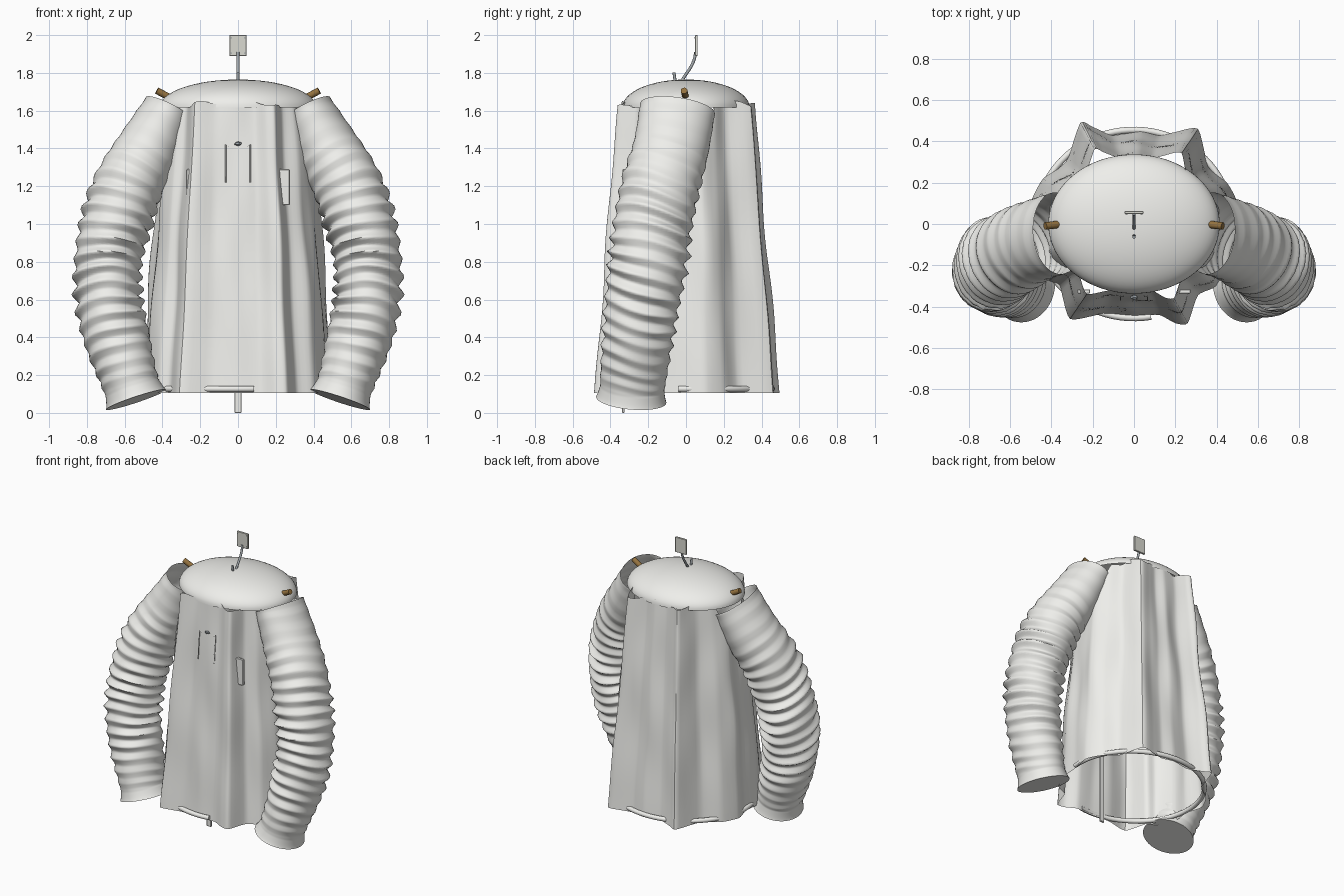
import bpy, bmesh, math
from mathutils import Vector as V

if "Cube" in bpy.data.objects:
    bpy.data.objects.remove(bpy.data.objects["Cube"])


def mat(name, c):
    m = bpy.data.materials.new(name)
    m.diffuse_color = (*c, 1)
    m.use_nodes = True
    m.node_tree.nodes["Principled BSDF"].inputs["Base Color"].default_value = m.diffuse_color
    return m


CLOTH = mat("off_white", (0.86, 0.86, 0.83))
BROWN = mat("brown", (0.30, 0.17, 0.05))
STEEL = mat("steel", (0.36, 0.39, 0.41))
PLATE = mat("plate_grey", (0.70, 0.70, 0.64))


def finish(name, bm, angle=40, material=CLOTH):
    me = bpy.data.meshes.new(name)
    bm.to_mesh(me)
    bm.free()
    ob = bpy.data.objects.new(name, me)
    bpy.context.collection.objects.link(ob)
    me.materials.append(material)
    bpy.ops.object.select_all(action='DESELECT')
    ob.select_set(True)
    bpy.context.view_layer.objects.active = ob
    bpy.ops.object.shade_smooth_by_angle(angle=math.radians(angle))
    return ob


def spline(pts, n, closed=False, k=0.5):
    """Cardinal spline through pts, n samples per span."""
    p = [V(q) for q in pts]
    m, out = len(p), []
    get = (lambda i: p[i % m]) if closed else (lambda i: p[max(0, min(m - 1, i))])
    for i in range(m if closed else m - 1):
        a, b, c, d = (get(i + j) for j in (-1, 0, 1, 2))
        for s in range(n):
            t = s / n
            out.append(b * (2*t**3 - 3*t*t + 1) + c * (3*t*t - 2*t**3)
                       + (c - a) * k * (t**3 - 2*t*t + t) + (d - b) * k * (t**3 - t*t))
    if not closed:
        out.append(p[-1].copy())
    return out


def loft(rows):
    bm = bmesh.new()
    g = [[bm.verts.new(q) for q in r] for r in rows]
    for a, b in zip(g, g[1:]):
        for i in range(len(a)):
            j = (i + 1) % len(a)
            bm.faces.new((a[i], a[j], b[j], b[i]))
    return bm, g


def box(name, loc, size, bevel=0.003, material=CLOTH):
    bm = bmesh.new()
    bmesh.ops.create_cube(bm, size=1)
    bmesh.ops.scale(bm, vec=size, verts=bm.verts)
    bmesh.ops.translate(bm, vec=loc, verts=bm.verts)
    bmesh.ops.bevel(bm, geom=bm.edges[:], offset=bevel, segments=1, affect='EDGES')
    return finish(name, bm, 30, material)


def tube(name, pts, r, material=CLOTH, seg=12):
    """Capped round rod along a path."""
    pts = [V(p) for p in pts]
    rows, n = [], len(pts)
    for i, p in enumerate(pts):
        t = (pts[min(i + 1, n - 1)] - pts[max(i - 1, 0)]).normalized()
        u = t.cross(V((0, 0, 1)) if abs(t.z) < 0.5 else V((1, 0, 0))).normalized()
        w = t.cross(u)
        rows.append([p + r * (u * math.cos(2*math.pi*j/seg) + w * math.sin(2*math.pi*j/seg))
                     for j in range(seg)])
    bm, g = loft(rows)
    bm.faces.new(g[0])
    bm.faces.new(g[-1])
    bmesh.ops.recalc_face_normals(bm, faces=bm.faces)
    return finish(name, bm, 50, material)


# Draped cloth body: folded outline, open top and bottom, dipping at the armholes
outline = [(-.31, -.46), (-.15, -.435), (0, -.445), (.12, -.44), (.2, -.48), (.26, -.48),
           (.31, -.345), (.40, -.30), (.46, -.18), (.475, -.04), (.5, .1), (.45, .2),
           (.36, .28), (.31, .46), (.2, .445), (.12, .43), (.03, .45), (-.1, .43), (-.2, .47),
           (-.26, .49), (-.33, .30), (-.44, .22), (-.5, .1), (-.47, -.02), (-.48, -.15),
           (-.42, -.27), (-.36, -.30)]
ring = spline([(x, y, 0) for x, y in outline], 5, True, 0.3)
rows = []
for k in range(37):
    f, row = k / 36, []
    for p in ring:
        a = math.atan2(p.y, p.x)
        wide = min(1, max(0, (abs(p.x) - 0.34) / 0.14))
        side = max(0, 1 - abs(p.y) / 0.21) if abs(p.x) > 0.3 else 0
        hem = 1.635 + 0.012 * math.sin(9 * a + 1) + 0.008 * math.sin(17 * a)
        z = 0.105 + (hem - 0.28 * min(1, 1.4 * side) - 0.105) * f
        g = (z - 0.105) / 1.53
        wob = 1 + math.sin(math.pi * f) * (0.014 * math.sin(5 * a + 7 * z)
                                           + 0.006 * math.sin(19 * a + 3 * z)) \
            + 0.008 * math.sin(9 * a - 9 * z) * f
        bulge = 0.035 * wide * math.sin(math.pi * g)
        row.append((p.x * (1 - 0.26 * g + bulge) * wob, p.y * (1 - 0.26 * g) * wob, z))
    rows.append(row)
bm, _ = loft(rows)
finish("cloth_body", bm, 40)

# Dome cap
bm = bmesh.new()
bmesh.ops.create_uvsphere(bm, u_segments=64, v_segments=32, radius=1)
bmesh.ops.delete(bm, geom=[v for v in bm.verts if v.co.z < -0.01], context='VERTS')
bmesh.ops.scale(bm, vec=(.415, .337, .147), verts=bm.verts)
bmesh.ops.translate(bm, vec=(0, 0, 1.618), verts=bm.verts)
finish("dome_cap", bm, 60)

# Pleated sleeves: centre line and half widths (across, depth) at the same stations
path = [(.366, -.045, 1.61), (.472, -.08, 1.4), (.582, -.135, 1.2), (.648, -.175, 1.0),
        (.687, -.20, .8), (.685, -.23, .6), (.643, -.255, .4), (.583, -.278, .2), (.54, -.29, .07)]
width = [(.135, .20, 0), (.168, .20, 0), (.182, .205, 0), (.182, .205, 0), (.175, .205, 0),
         (.173, .195, 0), (.172, .185, 0), (.152, .175, 0), (.145, .165, 0)]
SEG, SUB = 48, 26
for side, name in ((1, "right_sleeve"), (-1, "left_sleeve")):
    c, w = spline(path, SUB), spline(width, SUB)
    n, rows = len(c), []
    for i in range(n):
        t = (c[min(i + 1, n - 1)] - c[max(i - 1, 0)]).normalized()
        u = V((0, 1, 0)).cross(t).normalized()
        v = t.cross(u)
        s = i / (n - 1)
        env = 0.1 + 0.9 * min(1, max(0, (s - 0.12) / 0.25)) * min(1, max(0, (0.93 - s) / 0.3))
        if s > 0.93:
            env = 0
        flare = 0.022 * max(0, (s - 0.93) / 0.07)
        row = []
        for j in range(SEG):
            a = 2 * math.pi * j / SEG
            ph = s * 20 + 0.10 * math.sin(a + 5 * s) + 0.06 * math.sin(3 * a + 11 * s) \
                - 0.25 * math.sin(a) * side ** 2
            tri = abs(2 * (ph % 1) - 1)
            d = 0.036 * env * (tri ** 1.2 - 0.45) * (0.8 + 0.3 * math.sin(2 * a + 23 * s)) + flare
            q = c[i] + u * math.cos(a) * (w[i].x + d) + v * math.sin(a) * (w[i].y + d)
            row.append((q.x * side, q.y, q.z))
        rows.append(row)
    bm, g = loft(rows)
    bm.faces.new(g[-1])
    bmesh.ops.recalc_face_normals(bm, faces=bm.faces)
    finish(name, bm, 75)

# Brown shoulder pegs
for s, name in ((1, "right_peg"), (-1, "left_peg")):
    tube(name, [(s*.35, 0.0, 1.665), (s*.39, -.005, 1.685), (s*.43, -.01, 1.706)], .018, BROWN)

# Bent rod carrying the top plate, with a short stud in front
tube("top_rod", spline([(0, -.025, 1.75), (0, -.012, 1.775), (0, .028, 1.835), (0, .046, 1.88),
                        (0, .05, 1.91)], 4), .008, STEEL)
tube("top_stud", [(0, -.055, 1.74), (0, -.064, 1.802)], .008, STEEL)
box("top_plate", (0, .055, 1.945), (.09, .014, .11), 0.002, PLATE)
for x in (-.036, .036):
    for z in (1.905, 1.985):
        tube("plate_rivet", [(x, .045, z), (x, .053, z)], .004, STEEL, 8)

# Hem hoop, open at the front right
tube("hem_hoop", [(.475 * math.cos(a), .455 * math.sin(a), .127)
                  for a in (math.radians(-5 + 285 * i / 64) for i in range(65))], .016)

# Front strap with slider and ribs, and the two chest boxes
box("front_strap", (0, -.332, .69), (.036, .014, 1.38))
bm = bmesh.new()
bmesh.ops.create_icosphere(bm, subdivisions=1, radius=1)
bmesh.ops.scale(bm, vec=(.022, .012, .012), verts=bm.verts)
bmesh.ops.translate(bm, vec=(0, -.355, 1.425), verts=bm.verts)
finish("strap_slider", bm, 20, STEEL)
for s in (-1, 1):
    tube("front_rib", [(s*.065, -.368, 1.22), (s*.065, -.35, 1.42), (s*.05, -.35, 1.41)], .003, seg=8)
    box("chest_box", (s*.243, -.326, 1.195), (.062, .02, .19))
